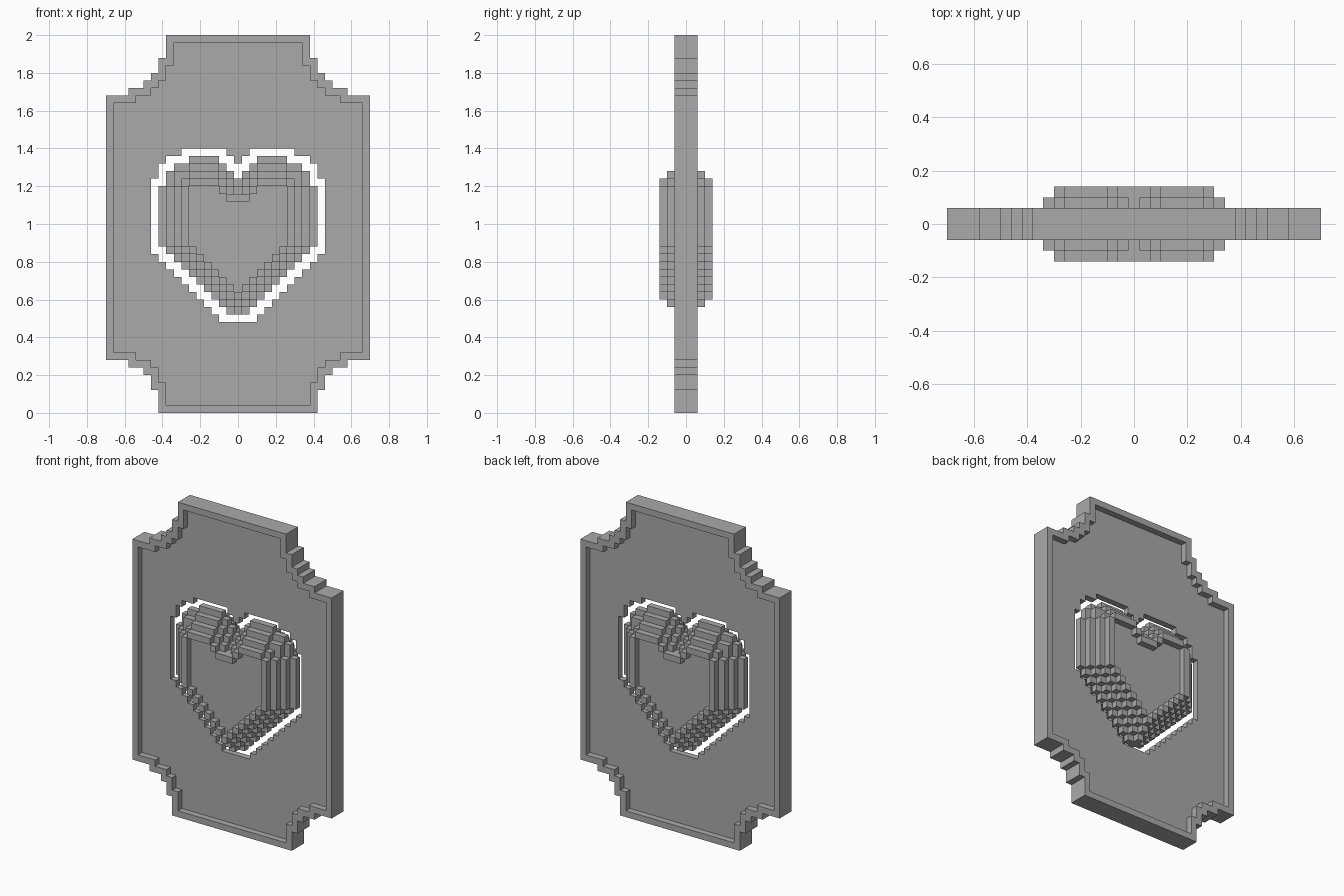
import bpy
import bmesh
import math

UNIT = 0.04          # edge of one block
ROWS, SIDE = 50, 17  # rows, and columns on each side of the middle one

cube = bpy.data.objects.get("Cube")
if cube:
    bpy.data.objects.remove(cube)

grey = bpy.data.materials.new("stone grey")
grey.use_nodes = True
grey.diffuse_color = (0.4, 0.4, 0.4, 1)
grey.node_tree.nodes["Principled BSDF"].inputs["Base Color"].default_value = (0.4, 0.4, 0.4, 1)


def half_depth(level):
    return (level - 0.5) * UNIT


def blocky_relief(name, level_at):
    """Stepped relief, mirrored left-right and front-back, from a level per block."""
    bm = bmesh.new()

    def quad(points):
        bm.faces.new([bm.verts.new(p) for p in points])

    def wall(a, b, y0, y1):
        quad([(a[0], y0, a[1]), (b[0], y0, b[1]), (b[0], y1, b[1]), (a[0], y1, a[1])])

    def level(col, row):
        inside = abs(col) <= SIDE and 0 <= row < ROWS
        return level_at(abs(col), row) if inside else 0

    for col in range(-SIDE - 1, SIDE + 1):
        for row in range(-1, ROWS):
            here = level(col, row)
            x0, x1 = (col - 0.5) * UNIT, (col + 0.5) * UNIT
            z0, z1 = row * UNIT, (row + 1) * UNIT
            # front and back faces
            if here:
                for y in (-half_depth(here), half_depth(here)):
                    quad([(x0, y, z0), (x1, y, z0), (x1, y, z1), (x0, y, z1)])
            # walls towards the next column and the next row
            for other, a, b in ((level(col + 1, row), (x1, z0), (x1, z1)),
                                (level(col, row + 1), (x0, z1), (x1, z1))):
                low, high = sorted((here, other))
                for k in range(low, high):
                    if k == 0:
                        wall(a, b, -half_depth(1), half_depth(1))
                    else:
                        wall(a, b, half_depth(k), half_depth(k + 1))
                        wall(a, b, -half_depth(k + 1), -half_depth(k))

    bmesh.ops.remove_doubles(bm, verts=bm.verts[:], dist=UNIT / 100)
    bmesh.ops.recalc_face_normals(bm, faces=bm.faces[:])
    bmesh.ops.dissolve_limit(bm, angle_limit=math.radians(1),
                             verts=bm.verts[:], edges=bm.edges[:])
    mesh = bpy.data.meshes.new(name)
    bm.to_mesh(mesh)
    bm.free()
    mesh.materials.append(grey)
    obj = bpy.data.objects.new(name, mesh)
    bpy.context.collection.objects.link(obj)
    return obj


# Plate outline: (rows, half width in columns) from the bottom up
BANDS = [(3, 10), (2, 11), (1, 12), (1, 14), (35, 17),
         (1, 14), (1, 12), (1, 11), (2, 10), (3, 9)]
WIDTHS = [width for count, width in BANDS for _ in range(count)]

# Heart opening and heart: top row of each column outwards from the middle
HOLE_TOP = [33, 34] + [35] * 6 + [34, 34, 33, 31]
HEART_TOP = [31, 32, 33] + [34] * 4 + [33, 33, 32, 30]
NOTCH_DROP = [0, 1, 2, 2, 3]
LAYER_LEVELS = [1, 2, 3, 4, 3]  # terraces rise, then the centre is recessed


def in_plate(col, row):
    return 0 <= row < ROWS and col <= WIDTHS[row]


def in_hole(col, row):
    return col < len(HOLE_TOP) and max(12, 10 + col) <= row < HOLE_TOP[col]


def plate_level(col, row):
    if not in_plate(col, row) or in_hole(col, row):
        return 0
    # raised rim one block wide around the outline
    rim = any(not in_plate(col + i, row + j) for i in (0, 1) for j in (-1, 0, 1))
    return 2 if rim else 1


def in_heart(col, row, layer):
    edge = 10 - layer
    if col > edge:
        return False
    if col == 0:
        top = HEART_TOP[0] - NOTCH_DROP[layer]
    elif col == edge:
        top = HEART_TOP[-1]
    else:
        top = HEART_TOP[col] - layer
    return max(13, 12 + col + layer) <= row < top


def heart_level(col, row):
    result = 0
    for layer, value in enumerate(LAYER_LEVELS):
        if in_heart(col, row, layer):
            result = value
    return result


blocky_relief("rimmed_plate", plate_level)
blocky_relief("terraced_heart", heart_level)
